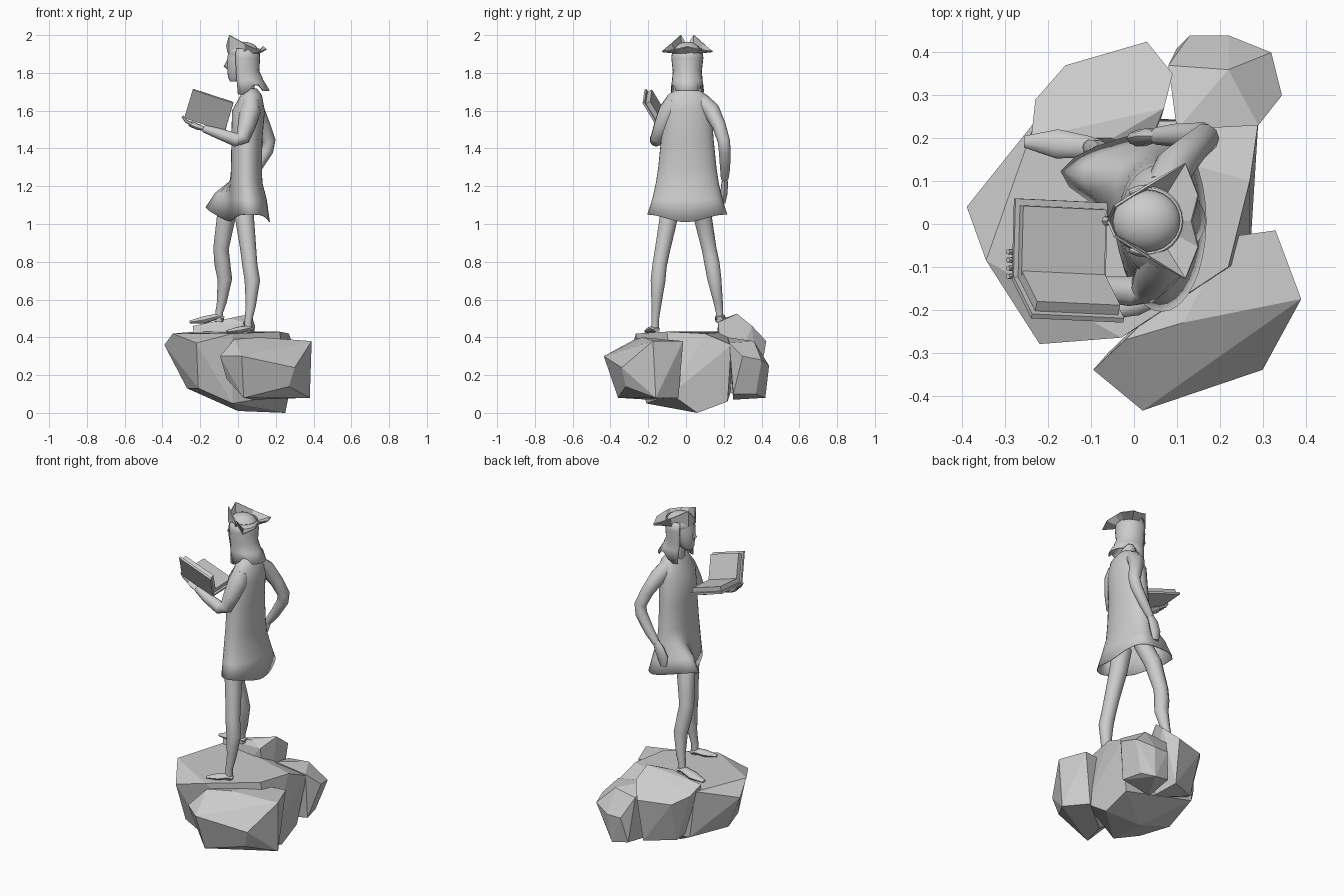
import bpy, bmesh
from math import cos, sin, pi, radians, exp
from mathutils import Vector as V


def make(name, verts, faces, smooth=True):
    me = bpy.data.meshes.new(name)
    me.from_pydata([tuple(v) for v in verts], [], faces)
    bm = bmesh.new()
    bm.from_mesh(me)
    bmesh.ops.recalc_face_normals(bm, faces=bm.faces)
    bm.to_mesh(me)
    bm.free()
    ob = bpy.data.objects.new(name, me)
    bpy.context.collection.objects.link(ob)
    if smooth:
        me.polygons.foreach_set("use_smooth", [True] * len(me.polygons))
        me.set_sharp_from_angle(angle=radians(45))
    return ob


def skin(name, rings, closed=True, caps=(True, True), smooth=True):
    """Bridge equal-length rings of points."""
    n = len(rings[0])
    m = n if closed else n - 1
    faces = [(r * n + i, r * n + (i + 1) % n, (r + 1) * n + (i + 1) % n, (r + 1) * n + i)
             for r in range(len(rings) - 1) for i in range(m)]
    if caps[0]:
        faces.append(tuple(range(n)))
    if caps[1]:
        faces.append(tuple(range((len(rings) - 1) * n, len(rings) * n)))
    return make(name, [p for ring in rings for p in ring], faces, smooth)


def tube(name, pts, n=10, ref=(0, 1, 0), squash=1.0):
    """Limb along a path of (x, y, z, radius)."""
    c = [V(p[:3]) for p in pts]
    rings = []
    for i, p in enumerate(pts):
        t = (c[min(i + 1, len(c) - 1)] - c[max(i - 1, 0)]).normalized()
        side = t.cross(V(ref)).normalized()
        up = side.cross(t)
        rings.append([c[i] + p[3] * (side * cos(2 * pi * k / n) + up * squash * sin(2 * pi * k / n))
                      for k in range(n)])
    return skin(name, rings)


def ellipse(z, cx, rx, ry, cy=0.007, n=20, a0=0, a1=2 * pi, full=True):
    d = n if full else n - 1
    return [V((cx + rx * cos(a0 + (a1 - a0) * k / d), cy + ry * sin(a0 + (a1 - a0) * k / d), z))
            for k in range(n)]


def rock(name, pts):
    bm = bmesh.new()
    for p in pts:
        bm.verts.new(p)
    res = bmesh.ops.convex_hull(bm, input=bm.verts)
    junk = [g for g in res["geom_interior"] if isinstance(g, bmesh.types.BMVert)]
    bmesh.ops.delete(bm, geom=junk, context='VERTS')
    bmesh.ops.dissolve_limit(bm, angle_limit=radians(8), verts=bm.verts, edges=bm.edges)
    me = bpy.data.meshes.new(name)
    bm.to_mesh(me)
    bm.free()
    bpy.context.collection.objects.link(bpy.data.objects.new(name, me))


def thicken(ob, t):
    mod = ob.modifiers.new("thickness", 'SOLIDIFY')
    mod.thickness = t
    mod.offset = 0


# Rocks of the base
rock("main_rock", [(-.39, .04, .36), (-.345, -.085, .42), (-.22, -.28, .37), (-.03, -.265, .42),
                   (.22, -.1, .43), (.27, .1, .42), (.29, .24, .36), (-.23, .24, .43),
                   (-.27, -.02, .13), (-.21, -.2, .13), (-.03, -.21, .05), (0, .05, .01),
                   (.25, .06, 0), (.24, .22, .06), (.27, -.08, .1), (-.2, .25, .15)])
rock("front_rock", [(-.095, -.34, .3), (.02, -.435, .3), (-.02, -.27, .39), (.115, -.23, .4),
                    (.3, -.34, .24), (.39, -.175, .38), (.33, -.015, .38), (.22, -.03, .38),
                    (.03, -.36, .08), (.27, -.32, .14), (.38, -.16, .08), (.28, -.04, .08),
                    (-.06, -.3, .18), (.08, -.2, .07)])
rock("step_rock", [(-.24, .2, .46), (-.23, .29, .42), (-.16, .37, .38), (.03, .425, .38),
                   (.09, .35, .46), (.07, .27, .525), (.03, .17, .48), (-.05, .2, .50),
                   (-.15, .3, .14), (.02, .38, .12), (.05, .2, .1), (-.2, .15, .2)])
rock("back_rock", [(.08, .37, .36), (.13, .44, .25), (.22, .44, .25), (.32, .4, .28),
                   (.345, .3, .3), (.29, .23, .37), (.1, .22, .4), (.22, .36, .38),
                   (.1, .41, .1), (.26, .37, .1), (.29, .25, .1), (.1, .25, .07), (.2, .42, .08)])

# Dress, hem pushed forward over the leading leg
rings = []
for z, cx, rx, ry, b in [(1.715, .065, .035, .05, 0), (1.68, .07, .055, .105, 0),
                         (1.6, .055, .085, .127, 0), (1.45, .047, .08, .137, 0),
                         (1.3, .045, .08, .152, 0), (1.22, .045, .082, .164, .02),
                         (1.13, .055, .095, .184, .1), (1.03, .065, .102, .21, .15)]:
    ring = ellipse(z, cx, rx, ry, n=32)
    for v in ring:
        w = exp(-((v.y - .125) / .08) ** 2) * max(0, min(1, (cx - v.x) / .05))
        v.x -= b * w
        v.z += b * .35 * w - (.02 * cos(v.y * 15) if z < 1.05 else 0)
    rings.append(ring)
thicken(skin("dress", rings, caps=(True, False)), .004)

# Legs and feet
tube("back_leg", [(.035, -.06, 1.16, .055), (.035, -.092, 1.03, .05), (.055, -.125, .86, .042),
                  (.063, -.14, .78, .04), (.076, -.148, .7, .041), (.068, -.157, .57, .027),
                  (.055, -.163, .49, .02), (.055, -.163, .43, .02)])
tube("front_leg", [(-.01, .055, 1.16, .05), (-.062, .088, 1.04, .05), (-.09, .122, .87, .041),
                   (-.083, .138, .79, .042), (-.07, .15, .71, .039), (-.085, .17, .59, .026),
                   (-.1, .178, .53, .02), (-.1, .178, .48, .02)])
for name, path in [("back_foot", [(.075, -.155, .44, .018), (.05, -.165, .448, .026),
                                  (0, -.185, .438, .03), (-.06, -.21, .43, .012)]),
                   ("front_foot", [(-.075, .178, .5, .018), (-.11, .18, .51, .026),
                                   (-.18, .187, .492, .034), (-.255, .192, .48, .014)])]:
    tube(name, path, ref=(0, 0, 1), squash=.6)

# Arms, hands and fingers
tube("hip_arm", [(.07, .08, 1.65, .045), (.095, .135, 1.6, .046), (.135, .175, 1.52, .037),
                 (.165, .2, 1.44, .034), (.155, .205, 1.39, .033), (.1, .207, 1.3, .028),
                 (.055, .205, 1.24, .021)])
tube("hip_hand", [(.06, .205, 1.25, .02), (.035, .205, 1.21, .031), (.015, .2, 1.16, .033),
                  (.01, .197, 1.11, .02)], squash=.6)
tube("book_arm", [(.07, -.065, 1.65, .045), (.065, -.09, 1.6, .055), (.045, -.125, 1.52, .047),
                  (.025, -.15, 1.455, .038), (-.01, -.157, 1.445, .036), (-.1, -.15, 1.478, .029),
                  (-.18, -.13, 1.505, .02)])
tube("book_hand", [(-.17, -.13, 1.5, .02), (-.21, -.11, 1.513, .034), (-.25, -.095, 1.53, .034)],
     ref=(0, 0, 1), squash=.45)
for i in range(4):
    y = -.122 + i * .019
    tube(f"finger_{i + 1}", [(-.245, y, 1.53, .009), (-.275, y, 1.545, .009), (-.294, y, 1.57, .006)], n=6)

# Open book: two thick halves sharing a tilted spine
origin, spine = V((-.285, -.13, 1.56)), V((.215, -.01, -.07))


def slab(name, o, a, b, c):
    v = [o + a * i + b * j + c * k for k in (0, 1) for j in (0, 1) for i in (0, 1)]
    make(name, v, [(0, 1, 3, 2), (4, 5, 7, 6), (0, 1, 5, 4), (2, 3, 7, 6), (0, 2, 6, 4), (1, 3, 7, 5)], False)


for name, arm in [("upright", V((.045, -.09, .15))), ("flat", V((.005, .19, .01)))]:
    nrm = spine.cross(arm).normalized()
    if nrm.z < 0:
        nrm = -nrm
    slab(name + "_cover", origin, spine, arm, nrm * .012)
    slab(name + "_pages", origin + spine * .05 + nrm * .012, spine * .9, arm * .92, nrm * .026)

# Head, neck and nose
skin("head", [ellipse(*r) for r in [(1.755, -.02, .022, .022), (1.775, -.008, .045, .04),
                                    (1.83, .015, .073, .06), (1.87, .022, .08, .065),
                                    (1.92, .03, .08, .068)]])
tube("neck", [(.035, .007, 1.8, .035), (.055, .007, 1.68, .042)])
tube("nose", [(-.05, .007, 1.87, .006), (-.064, .007, 1.835, .012), (-.05, .007, 1.82, .006)], n=6)

# Long hair, open at the face, with two strands falling in front
a = radians(120)
hair = [ellipse(z, cx, rx, ry, n=17, a0=-a, a1=a, full=False)
        for z, cx, rx, ry in [(1.93, .03, .08, .075), (1.88, .03, .084, .082), (1.81, .03, .08, .074),
                              (1.76, .04, .092, .078), (1.705, .055, .11, .085)]]
for k in range(17):
    hair[-1][k].z += (-.02 if k in (0, 1, 15, 16) else .03 if k in (3, 4, 12, 13) else 0)
thicken(skin("hair", hair, closed=False, caps=(False, False)), .006)

# Hat crown and folded three-cornered brim
bpy.ops.mesh.primitive_uv_sphere_add(segments=20, ring_count=10, radius=1, location=(.03, .007, 1.905))
crown = bpy.context.object
crown.name = "hat_crown"
crown.scale = (.082, .074, .06)
bpy.ops.object.shade_smooth_by_angle()
half = [(-.045, .035, 2.0), (.035, .085, 1.955), (.12, .135, 1.913), (.15, .06, 1.925)]
edge = ([(-.06, 0, 1.945)] + half + [(.135, 0, 1.94)] + [(x, -y, z) for x, y, z in reversed(half)])
outer = [V((x, y + .007, z)) for x, y, z in edge]
inner = []
for p in outer:
    d = V((p.x - .03, p.y - .007, 0)).normalized()
    inner.append(V((.03 + d.x * .082, .007 + d.y * .076, 1.905)))
thicken(skin("hat_brim", [inner, outer], caps=(False, False), smooth=False), .006)
